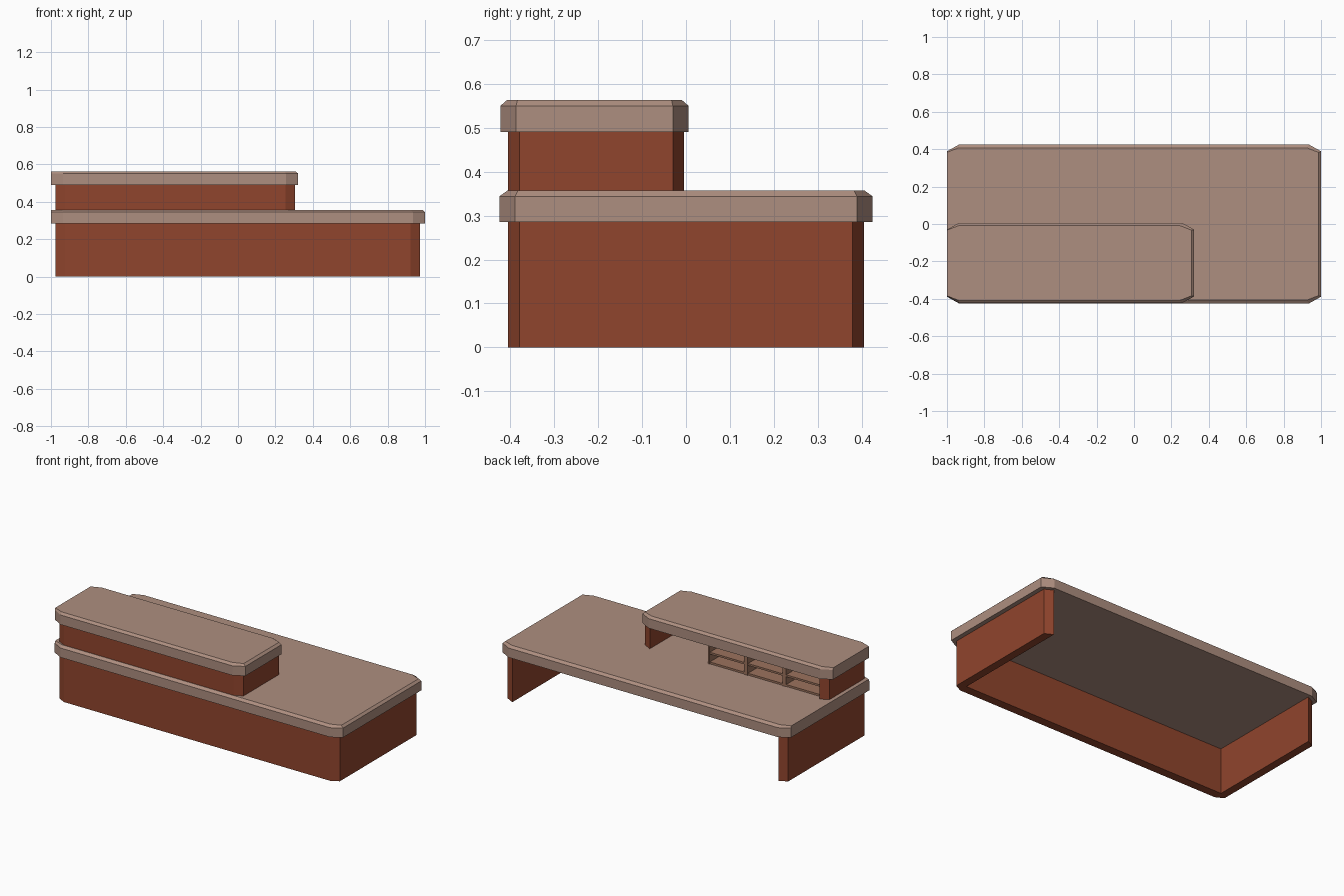
import bpy, bmesh

if "Cube" in bpy.data.objects:
    bpy.data.objects.remove(bpy.data.objects["Cube"])


def material(name, rgb):
    m = bpy.data.materials.new(name)
    m.diffuse_color = (*rgb, 1)
    m.use_nodes = True
    m.node_tree.nodes["Principled BSDF"].inputs["Base Color"].default_value = m.diffuse_color
    return m


red_wood = material("red_brown_wood", (0.28, 0.059, 0.026))
tan_top = material("tan_worktop", (0.42, 0.272, 0.214))
shelf_wood = material("shelf_wood", (0.33, 0.17, 0.11))


def loft(name, rings, mat):
    """Closed solid through a stack of rings with equal point counts."""
    bm = bmesh.new()
    vs = [[bm.verts.new(p) for p in r] for r in rings]
    n = len(vs[0])
    bm.faces.new(vs[0][::-1])
    bm.faces.new(vs[-1])
    for a, b in zip(vs, vs[1:]):
        for i in range(n):
            j = (i + 1) % n
            bm.faces.new((a[i], a[j], b[j], b[i]))
    bmesh.ops.recalc_face_normals(bm, faces=bm.faces)
    me = bpy.data.meshes.new(name)
    bm.to_mesh(me)
    bm.free()
    me.materials.append(mat)
    ob = bpy.data.objects.new(name, me)
    bpy.context.collection.objects.link(ob)
    return ob


def octagon(x0, x1, y0, y1, cx, cy, z):
    return [(x0 + cx, y0, z), (x1 - cx, y0, z), (x1, y0 + cy, z), (x1, y1 - cy, z),
            (x1 - cx, y1, z), (x0 + cx, y1, z), (x0, y1 - cy, z), (x0, y0 + cy, z)]


def worktop(name, x0, x1, y0, y1, z0, z1, inset):
    # top edge is bevelled on all sides but the left end
    lo = octagon(x0, x1, y0, y1, 0.065, 0.036, z0)
    mid = octagon(x0, x1, y0, y1, 0.065, 0.036, z1 - 0.013)
    top = octagon(x0, x1 - 0.014, y0 + inset, y1 - inset, 0.062, 0.024, z1)
    return loft(name, [lo, mid, top], tan_top)


def u_panel(name, x0, x1, y0, y1, z0, z1, t=0.05, tf=0.055):
    # front panel and two end panels, open at the back
    c = 0.026
    pts = [(x0 + t, y0), (x1 - t, y0), (x1, y0 + c), (x1, y1 - c), (x1 - t, y1),
           (x1 - t, y0 + tf), (x0 + t, y0 + tf), (x0 + t, y1), (x0, y1 - c), (x0, y0 + c)]
    return loft(name, [[(x, y, z) for x, y in pts] for z in (z0, z1)], red_wood)


def box(name, x0, x1, y0, y1, z0, z1, mat):
    pts = [(x0, y0), (x1, y0), (x1, y1), (x0, y1)]
    return loft(name, [[(x, y, z) for x, y in pts] for z in (z0, z1)], mat)


# Lower desk
u_panel("desk_base", -0.975, 0.972, -0.405, 0.405, 0.0, 0.287)
worktop("desk_worktop", -1.0, 1.0, -0.425, 0.425, 0.285, 0.357, 0.018)

# Raised counter
u_panel("counter_base", -0.975, 0.304, -0.405, -0.004, 0.355, 0.492)
worktop("counter_worktop", -1.0, 0.322, -0.423, 0.006, 0.49, 0.563, 0.015)

# Three open cubby units under the counter
w, yb, yf, z0, z1, t = 0.265, -0.35, -0.03, 0.357, 0.49, 0.012
for i in range(3):
    x0 = -0.925 + i * w
    x1 = x0 + w
    for side, a in (("left", x0), ("right", x1 - t)):
        box(f"cubby_{i}_{side}_side", a, a + t, yb, yf, z0, z1, shelf_wood)
    for part, z in (("bottom", z0), ("shelf", 0.418), ("top", z1 - t)):
        box(f"cubby_{i}_{part}", x0 + t, x1 - t, yb, yf - 0.004, z, z + t, shelf_wood)
